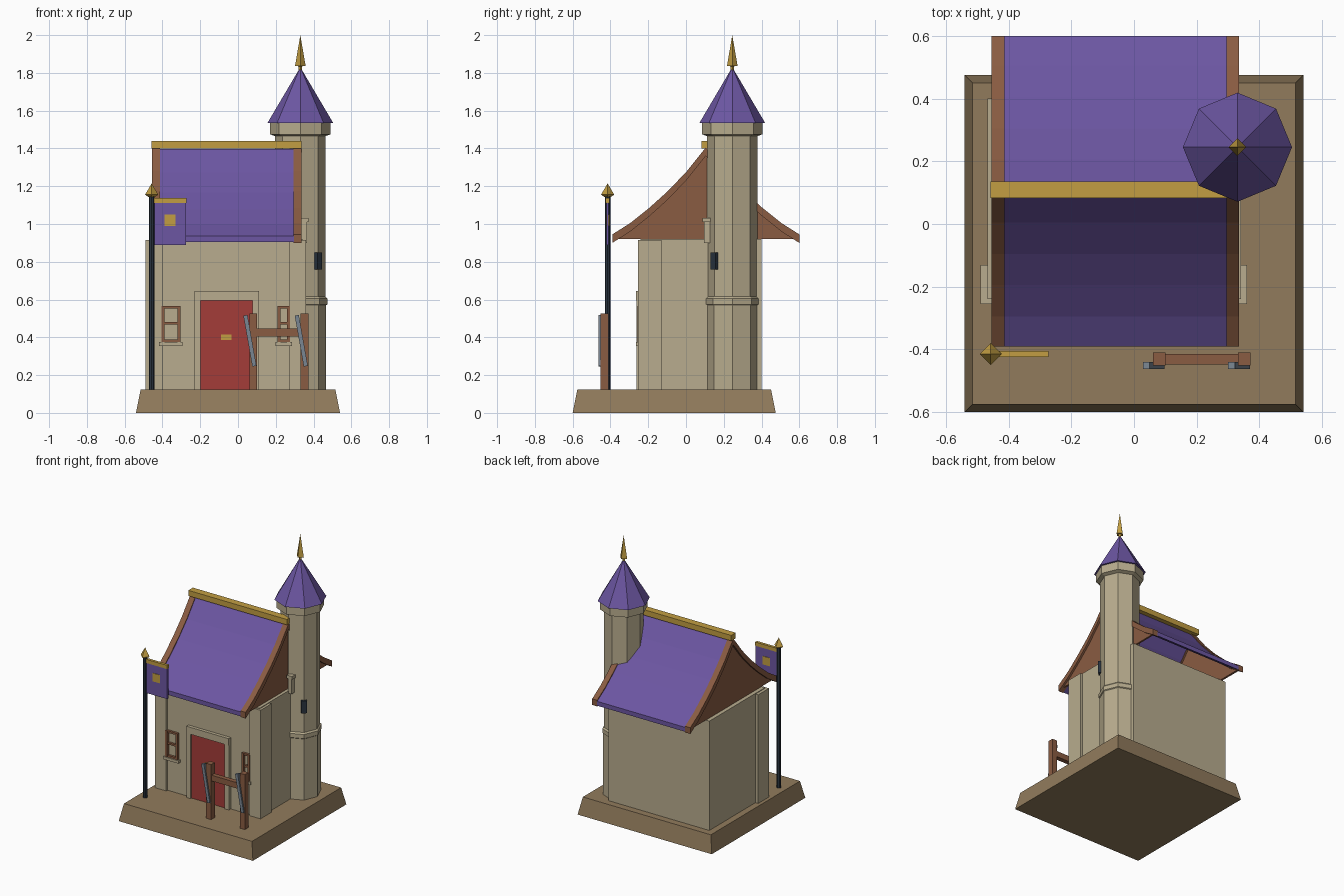
import bpy, bmesh, math
from mathutils import Matrix, Vector

cube = bpy.data.objects.get("Cube")
if cube:
    bpy.data.objects.remove(cube, do_unlink=True)


def material(name, r, g, b):
    def lin(c):
        c /= 255
        return c / 12.92 if c < 0.04 else ((c + 0.055) / 1.055) ** 2.4
    col = (lin(r), lin(g), lin(b), 1)
    m = bpy.data.materials.new(name)
    m.use_nodes = True
    m.diffuse_color = col
    m.node_tree.nodes["Principled BSDF"].inputs["Base Color"].default_value = col
    return m


STONE = material("pale stone", 184, 172, 142)
EARTH = material("brown earth", 145, 123, 92)
PURPLE = material("purple tile", 108, 86, 162)
GOLD = material("gold", 194, 158, 66)
RED = material("red door paint", 164, 60, 56)
WOOD = material("brown wood", 138, 92, 66)
NAVY = material("dark iron", 42, 52, 64)
STEEL = material("grey steel", 122, 134, 146)


def finish(name, bm, mat):
    bmesh.ops.recalc_face_normals(bm, faces=bm.faces)
    me = bpy.data.meshes.new(name)
    bm.to_mesh(me)
    bm.free()
    me.materials.append(mat)
    ob = bpy.data.objects.new(name, me)
    bpy.context.collection.objects.link(ob)
    return ob


def box(name, mat, x, y, z, inset=0.0):
    """Box from three (low, high) ranges, its top optionally drawn in."""
    bm = bmesh.new()
    bmesh.ops.create_cube(bm, size=1)
    for v in bm.verts:
        i = inset if v.co.z > 0 else 0
        v.co = Vector((x[1] - i if v.co.x > 0 else x[0] + i,
                       y[1] - i if v.co.y > 0 else y[0] + i,
                       z[1] if v.co.z > 0 else z[0]))
    return finish(name, bm, mat)


def turned(name, mat, cx, cy, sides, profile):
    """Stack of (radius, z) rings with corners on the axes, closed at both ends."""
    bm = bmesh.new()
    rings = []
    for r, z in profile:
        if r == 0:
            rings.append([bm.verts.new((cx, cy, z))])
            continue
        rings.append([bm.verts.new((cx + r * math.cos(math.tau * i / sides),
                                    cy + r * math.sin(math.tau * i / sides), z))
                      for i in range(sides)])
    for a, b in zip(rings, rings[1:]):
        for i in range(sides):
            j = (i + 1) % sides
            if len(b) == 1:
                bm.faces.new((a[i], a[j], b[0]))
            else:
                bm.faces.new((a[i], a[j], b[j], b[i]))
    for ring in (rings[0], rings[-1]):
        if len(ring) > 2:
            bm.faces.new(ring)
    return finish(name, bm, mat)


def strip(name, mat, x, upper, lower):
    """Solid between two (y, z) lines of equal length, spanning x."""
    bm = bmesh.new()
    rows = [[bm.verts.new((px, y, z)) for px in x for y, z in (u, l)]
            for u, l in zip(upper, lower)]
    for a, b in zip(rows, rows[1:]):
        for i, j in ((0, 1), (1, 3), (3, 2), (2, 0)):
            bm.faces.new((a[i], a[j], b[j], b[i]))
    for r in (rows[0], rows[-1]):
        bm.faces.new((r[0], r[1], r[3], r[2]))
    return finish(name, bm, mat)


# Ground slab and house walls
BASE = 0.125
box("ground_slab", EARTH, (-0.54, 0.54), (-0.6, 0.475), (0, BASE), 0.025)
box("house_walls", STONE, (-0.468, 0.342), (-0.24, 0.4), (BASE, 0.92))
for side, x in (("right", (-0.49, -0.4)), ("left", (0.27, 0.36))):
    box(side + "_corner_pier", STONE, x, (-0.255, -0.13), (BASE, 0.915))

# Swept roof, steep at the ridge and flaring to the eaves
RIDGE_Y = 0.105
half = [(0, 1.405), (0.1, 1.28), (0.2, 1.175), (0.3, 1.085), (0.4, 1.005), (0.495, 0.945)]
curve = [(RIDGE_Y - d, z) for d, z in reversed(half)] + [(RIDGE_Y + d, z) for d, z in half[1:]]


def lowered(drop, floor=0):
    return [(y, max(z - drop, floor)) for y, z in curve]


strip("roof_tiles", PURPLE, (-0.415, 0.297), lowered(0.008), lowered(0.04))
for side, x, gx in (("right", (-0.455, -0.413), (-0.44, -0.425)),
                    ("left", (0.295, 0.335), (0.307, 0.32))):
    strip(side + "_barge_board", WOOD, x, curve, lowered(0.045))
    inner = lowered(0.03, 0.921)
    strip(side + "_gable", WOOD, gx, inner, [(y, 0.92) for y, z in inner])
box("ridge_cap", GOLD, (-0.458, 0.335), (0.083, 0.135), (1.4, 1.44))

# Eight-sided corner tower
TX, TY = 0.33, 0.245
turned("tower_shaft", STONE, TX, TY, 8,
       [(0.137, BASE), (0.137, 0.57), (0.143, 0.575), (0.143, 0.605), (0.133, 0.615), (0.133, 1.48)])
turned("tower_collar", STONE, TX, TY, 8, [(0.133, 1.465), (0.16, 1.475), (0.16, 1.54)])
turned("tower_roof", PURPLE, TX, TY, 8, [(0.174, 1.535), (0, 1.83)])
turned("tower_finial", GOLD, TX, TY, 4, [(0.01, 1.79), (0.01, 1.835), (0.028, 1.837), (0, 2.0)])
slit = box("arrow_slit", NAVY, (-0.012, 0.012), (-0.018, 0.018), (0.76, 0.85))
slit.matrix_world = (Matrix.Translation((TX + 0.094, TY - 0.094, 0))
                     @ Matrix.Rotation(-math.pi / 4, 4, 'Z'))

# Small post where the wall meets the tower
box("side_post", STONE, (0.335, 0.365), (0.095, 0.13), (0.9, 1.01))
box("side_post_cap", STONE, (0.33, 0.373), (0.088, 0.135), (1.01, 1.032))

# Door with stone surround
box("door", RED, (-0.2, 0.078), (-0.25, -0.23), (BASE, 0.597))
box("door_lintel", STONE, (-0.23, 0.11), (-0.264, -0.23), (0.595, 0.645))
for side, x in (("right", (-0.23, -0.198)), ("left", (0.076, 0.11))):
    box(side + "_door_jamb", STONE, x, (-0.262, -0.23), (BASE, 0.597))
box("door_plate", GOLD, (-0.09, -0.035), (-0.257, -0.249), (0.385, 0.415))

# Open-framed windows beside the piers
for side, x0, x1 in (("right", -0.405, -0.305), ("left", 0.21, 0.275)):
    for i, z in enumerate((0.375, 0.468, 0.553)):
        box(f"{side}_window_rail_{i}", WOOD, (x0, x1), (-0.256, -0.235), (z, z + 0.014))
    for i, x in enumerate((x0, x1 - 0.016)):
        box(f"{side}_window_stile_{i}", WOOD, (x, x + 0.016), (-0.258, -0.235), (0.375, 0.567))
    box(side + "_window_sill", STONE, (x0 - 0.012, x1 + 0.01), (-0.264, -0.235), (0.355, 0.375))

# Banner on its pole
PX, PY = -0.457, -0.415
turned("banner_pole", NAVY, PX, PY, 8, [(0.015, BASE), (0.015, 1.16)])
turned("pole_finial", GOLD, PX, PY, 4, [(0.012, 1.14), (0.035, 1.155), (0, 1.215)])
box("banner_cloth", PURPLE, (-0.443, -0.275), (PY - 0.006, PY + 0.006), (0.89, 1.115))
box("banner_bar", GOLD, (-0.445, -0.273), (PY - 0.01, PY + 0.01), (1.11, 1.137))
box("banner_emblem", GOLD, (-0.39, -0.332), (PY - 0.009, PY + 0.009), (0.99, 1.05))

# Rack with two leaning blades
for side, x in (("right", 0.06), ("left", 0.332)):
    box(side + "_rack_post", WOOD, (x, x + 0.04), (-0.452, -0.41), (BASE, 0.525))
    blade = box(side + "_blade", STEEL, (-0.011, 0.011), (-0.463, -0.44), (-0.137, 0.137))
    blade.matrix_world = (Matrix.Translation((x + 0.003, 0, 0.382))
                          @ Matrix.Rotation(math.radians(-10), 4, 'Y'))
box("rack_crossbar", WOOD, (0.06, 0.37), (-0.448, -0.414), (0.405, 0.447))
